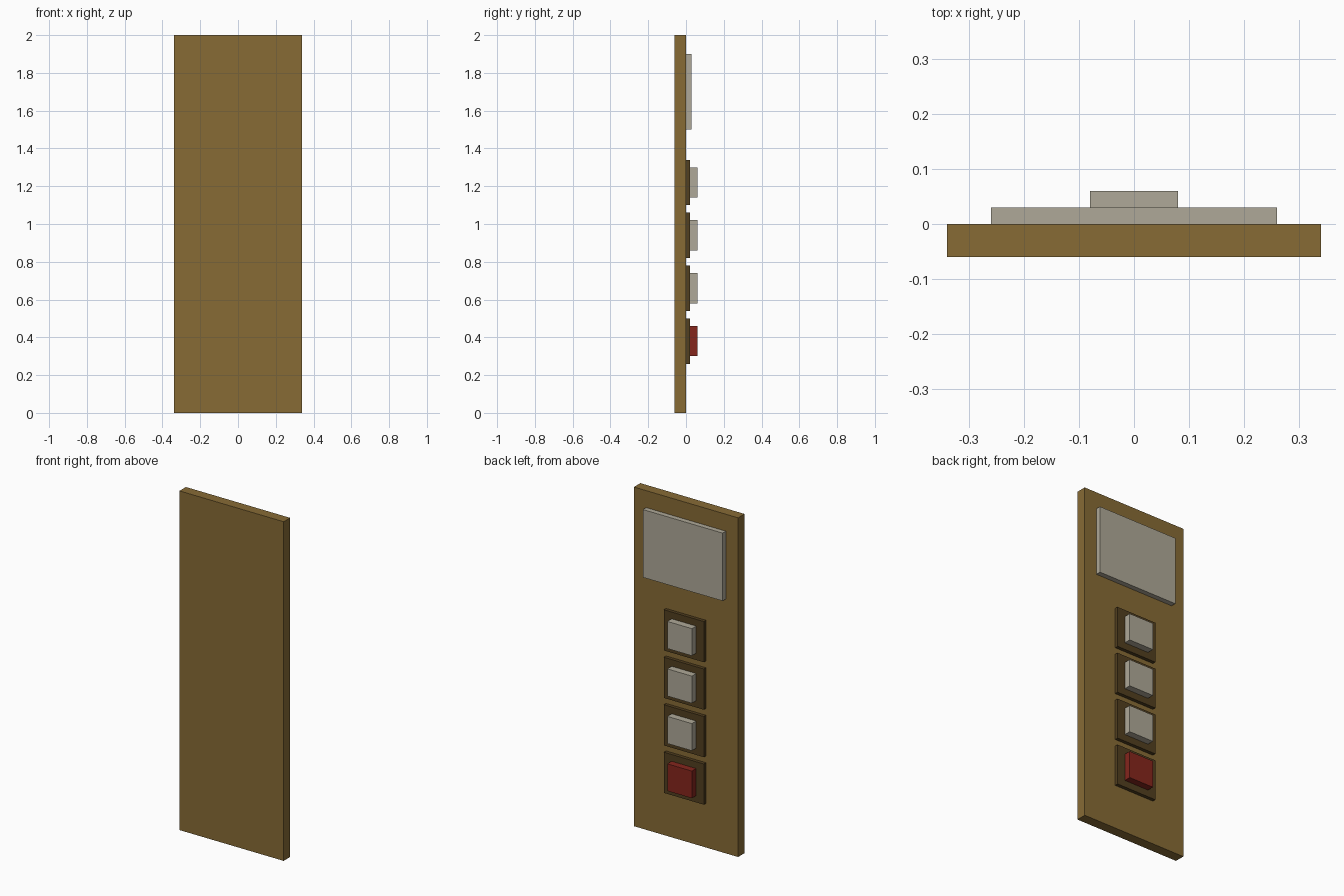
import bpy
import bmesh
from mathutils import Vector

default_cube = bpy.data.objects.get("Cube")
if default_cube:
    bpy.data.objects.remove(default_cube, do_unlink=True)


def make_material(name, colour):
    mat = bpy.data.materials.new(name)
    mat.use_nodes = True
    mat.diffuse_color = (*colour, 1)
    mat.node_tree.nodes["Principled BSDF"].inputs["Base Color"].default_value = (*colour, 1)
    return mat


def make_box(name, width, y_range, z_range, mat):
    """Box centred on x = 0, spanning the given depth and height."""
    size = Vector((width, y_range[1] - y_range[0], z_range[1] - z_range[0]))
    centre = Vector((0, sum(y_range) / 2, sum(z_range) / 2))
    bm = bmesh.new()
    bmesh.ops.create_cube(bm, size=1)
    bmesh.ops.scale(bm, vec=size, verts=bm.verts)
    mesh = bpy.data.meshes.new(name)
    bm.to_mesh(mesh)
    bm.free()
    mesh.materials.append(mat)
    obj = bpy.data.objects.new(name, mesh)
    obj.location = centre
    bpy.context.collection.objects.link(obj)
    return obj


brass = make_material("brass brown", (0.242, 0.147, 0.036))
dark = make_material("dark bronze", (0.085, 0.05, 0.014))
pale = make_material("pale grey", (0.429, 0.397, 0.314))
red = make_material("dark red", (0.235, 0.019, 0.012))

# Backing panel and display screen
make_box("panel", 0.68, (-0.06, 0), (0, 2), brass)
make_box("screen", 0.52, (0, 0.03), (1.5, 1.9), pale)

# Column of square buttons on dark plates, the lowest one red
for i in range(4):
    z = 0.38 + 0.28 * i
    make_box(f"button_plate_{i + 1}", 0.26, (0, 0.02), (z - 0.12, z + 0.12), dark)
    make_box(f"button_{i + 1}", 0.16, (0.02, 0.06), (z - 0.08, z + 0.08), pale if i else red)
